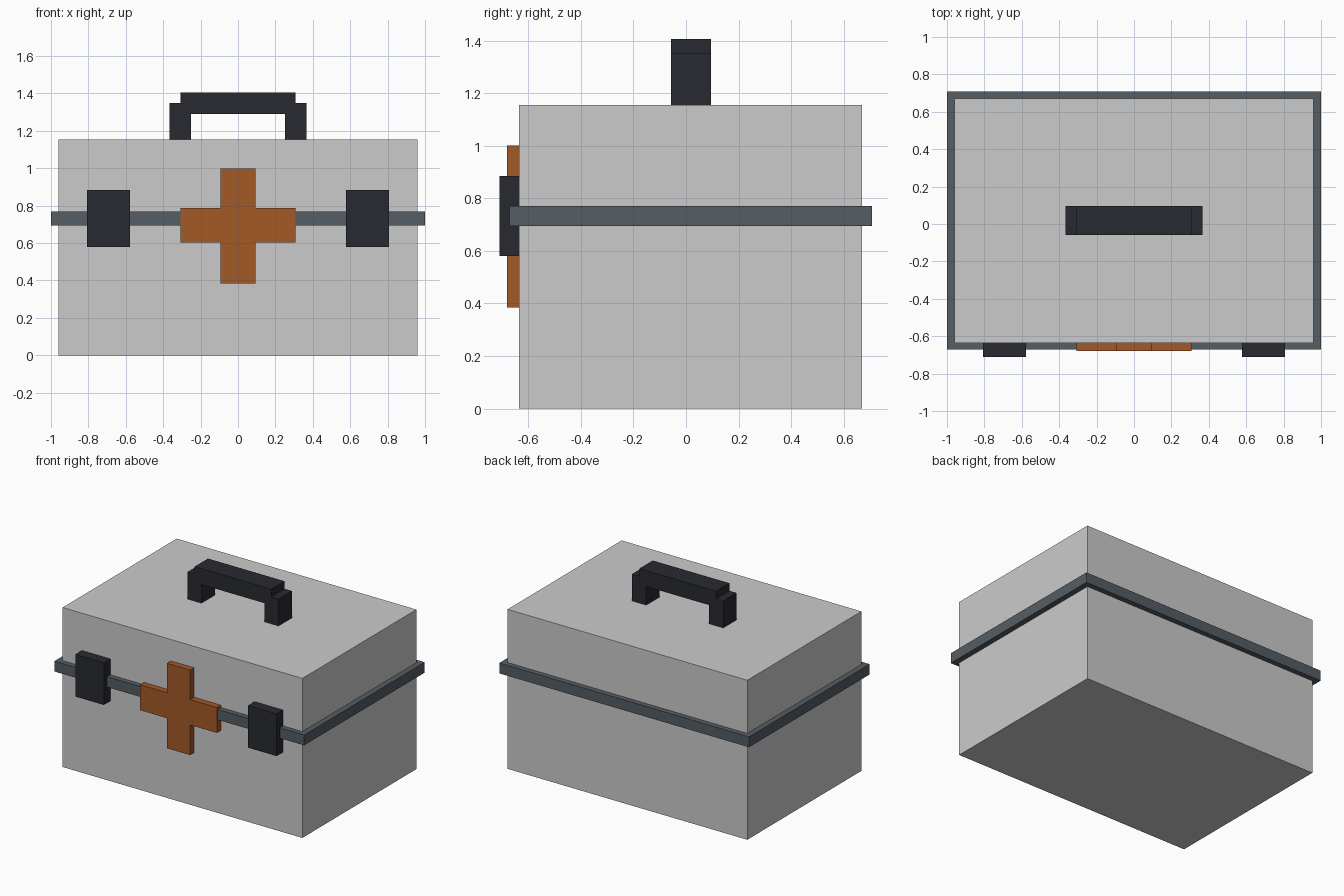
import bpy
import bmesh

if "Cube" in bpy.data.objects:
    bpy.data.objects.remove(bpy.data.objects["Cube"])


def material(name, rgb):
    mat = bpy.data.materials.new(name)
    mat.diffuse_color = (*rgb, 1.0)
    mat.use_nodes = True
    mat.node_tree.nodes["Principled BSDF"].inputs["Base Color"].default_value = mat.diffuse_color
    return mat


def extrude_profile(name, profile, y0, y1, mat=None):
    """Solid made from an x-z outline, running from y0 to y1."""
    bm = bmesh.new()
    face = bm.faces.new([bm.verts.new((x, y0, z)) for x, z in profile])
    result = bmesh.ops.extrude_face_region(bm, geom=[face])
    moved = [v for v in result["geom"] if isinstance(v, bmesh.types.BMVert)]
    bmesh.ops.translate(bm, verts=moved, vec=(0, y1 - y0, 0))
    bmesh.ops.recalc_face_normals(bm, faces=bm.faces)
    mesh = bpy.data.meshes.new(name)
    bm.to_mesh(mesh)
    bm.free()
    if mat:
        mesh.materials.append(mat)
    obj = bpy.data.objects.new(name, mesh)
    bpy.context.collection.objects.link(obj)
    return obj


def box(name, x0, x1, y0, y1, z0, z1, mat=None):
    return extrude_profile(name, [(x0, z0), (x1, z0), (x1, z1), (x0, z1)], y0, y1, mat)


def symmetric(half):
    """Complete a half outline by mirroring it across x = 0."""
    return half + [(-x, z) for x, z in reversed(half)]


steel = material("steel", (0.09, 0.11, 0.13))
black = material("black", (0.022, 0.023, 0.03))
orange = material("orange", (0.37, 0.10, 0.02))

FRONT, BACK = -0.635, 0.67
SEAM, TOP = 0.732, 1.155

# Case: base and lid meet behind the band
box("base", -0.96, 0.96, FRONT, BACK, 0, SEAM)
box("lid", -0.96, 0.96, FRONT, BACK, SEAM, TOP)
box("seam_band", -1, 1, -0.672, 0.708, 0.695, 0.77, steel)

# Front latches
for side, x in (("left", -0.692), ("right", 0.692)):
    box(side + "_latch", x - 0.114, x + 0.114, -0.71, FRONT, 0.58, 0.885, black)

# Cross emblem
cross = symmetric([(0.093, 0.385), (0.093, 0.603), (0.307, 0.603),
                   (0.307, 0.787), (0.093, 0.787), (0.093, 1.0)])
extrude_profile("cross", cross, -0.68, FRONT, orange)

# Carry handle: two legs and a stepped grip in one outline
handle = symmetric([(0.252, 1.29), (0.252, TOP), (0.365, TOP),
                    (0.365, 1.35), (0.307, 1.35), (0.307, 1.405)])
extrude_profile("handle", handle, -0.058, 0.095, black)
